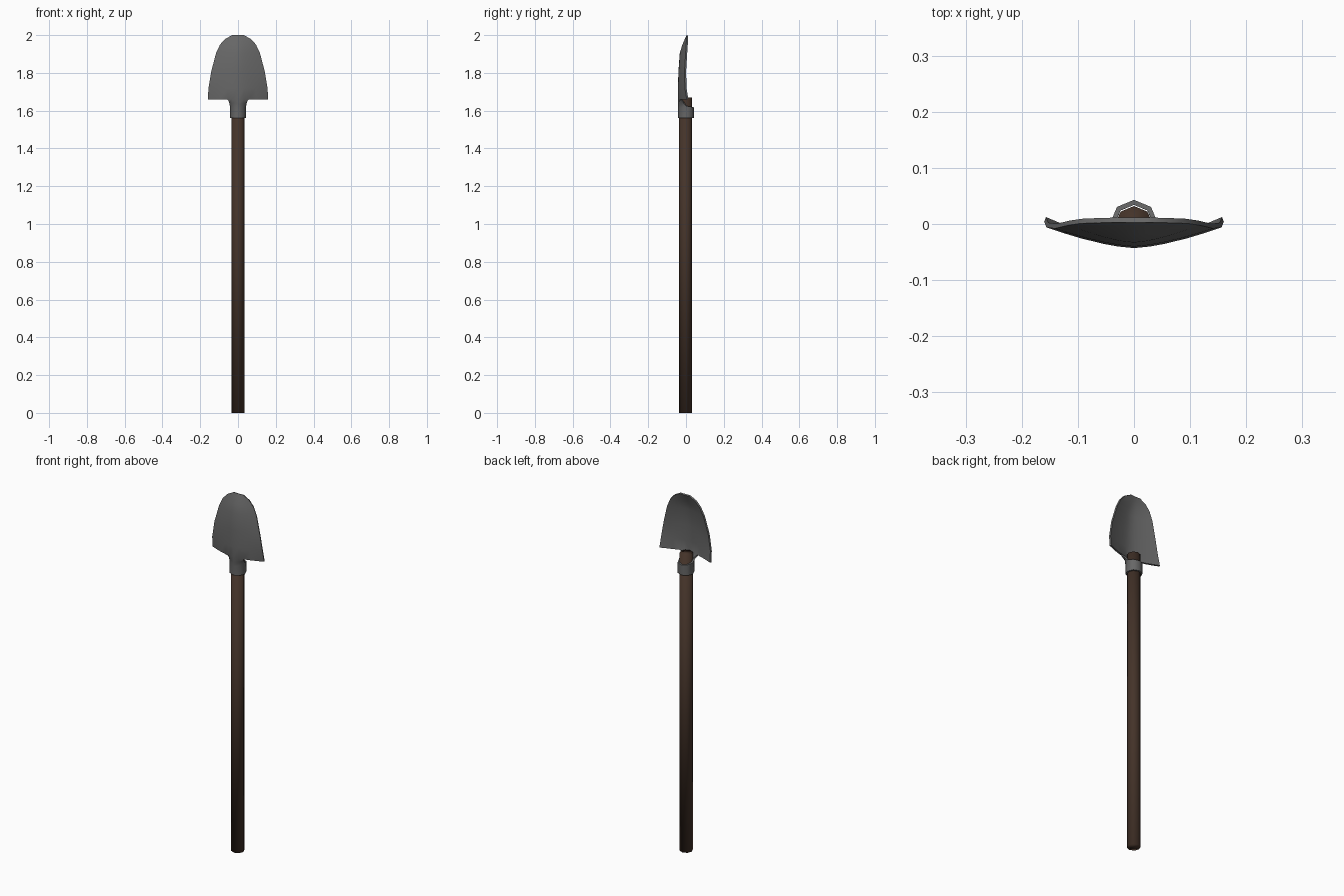
import bpy, bmesh, math

if "Cube" in bpy.data.objects:
    bpy.data.objects.remove(bpy.data.objects["Cube"])


def material(name, rgb):
    m = bpy.data.materials.new(name)
    m.diffuse_color = (*rgb, 1)
    m.use_nodes = True
    m.node_tree.nodes["Principled BSDF"].inputs["Base Color"].default_value = m.diffuse_color
    return m


steel = material("dark_steel", (0.135, 0.135, 0.135))
wood = material("dark_wood", (0.058, 0.033, 0.022))

# Handle: eight-sided pole, smooth shaded
bpy.ops.mesh.primitive_cylinder_add(vertices=8, radius=0.034, depth=1.67,
                                    location=(0, -0.002, 0.835))
handle = bpy.context.object
handle.name = "handle"
handle.data.materials.append(wood)
bpy.ops.object.shade_smooth()

# Blade and socket: one sheet, thickened towards the back
bm = bmesh.new()


def strip(lower, upper):
    for j in range(len(lower) - 1):
        bm.faces.new((lower[j], lower[j + 1], upper[j + 1], upper[j]))


# Blade rows: height, half width, y at the middle, y at the edge
rows = [(1.66, 0.16, -0.043, 0.004), (1.72, 0.156, -0.043, -0.006),
        (1.81, 0.141, -0.040, -0.008), (1.905, 0.116, -0.033, -0.002),
        (1.95, 0.095, -0.019, 0.001), (1.98, 0.068, -0.006, 0.002),
        (2.0, 0.03, 0.003, 0.003)]
half = [0.19, 0.35, 0.6, 0.82, 1]
columns = [-u for u in reversed(half)] + [0] + half
grid = [[bm.verts.new((u * w, yc + (ye - yc) * abs(u) ** 1.5, z)) for u in columns]
        for z, w, yc, ye in rows]
for a, b in zip(grid, grid[1:]):
    strip(a, b)

# Socket: eight-sided ring, cut lower at the back
R = 0.043
angles = [math.radians(-180 + 45 * k) for k in range(8)]


def ring(heights):
    return [bm.verts.new((R * math.cos(a), R * math.sin(a), z))
            for a, z in zip(angles, heights)]


base = ring([1.56] * 8)
top = ring([1.625, 1.615, 1.61, 1.615, 1.625, 1.62, 1.617, 1.62])
strip(base + base[:1], top + top[:1])

# Neck: front of the socket flares into the blade
neck = [bm.verts.new(p) for p in [(-0.047, -0.017, 1.645), (-0.031, -0.033, 1.638),
                                  (0, -0.043, 1.635), (0.031, -0.033, 1.638),
                                  (0.047, -0.017, 1.645)]]
strip(top[:5], neck)
strip(neck, grid[0][3:8])

mesh = bpy.data.meshes.new("blade")
bm.to_mesh(mesh)
bm.free()
blade = bpy.data.objects.new("blade", mesh)
bpy.context.collection.objects.link(blade)
mesh.materials.append(steel)
shell = blade.modifiers.new("thickness", 'SOLIDIFY')
shell.thickness = 0.009
shell.offset = -1

bpy.ops.object.select_all(action='DESELECT')
blade.select_set(True)
bpy.context.view_layer.objects.active = blade
bpy.ops.object.modifier_apply(modifier=shell.name)
bpy.ops.object.shade_smooth_by_angle(angle=math.radians(60))
